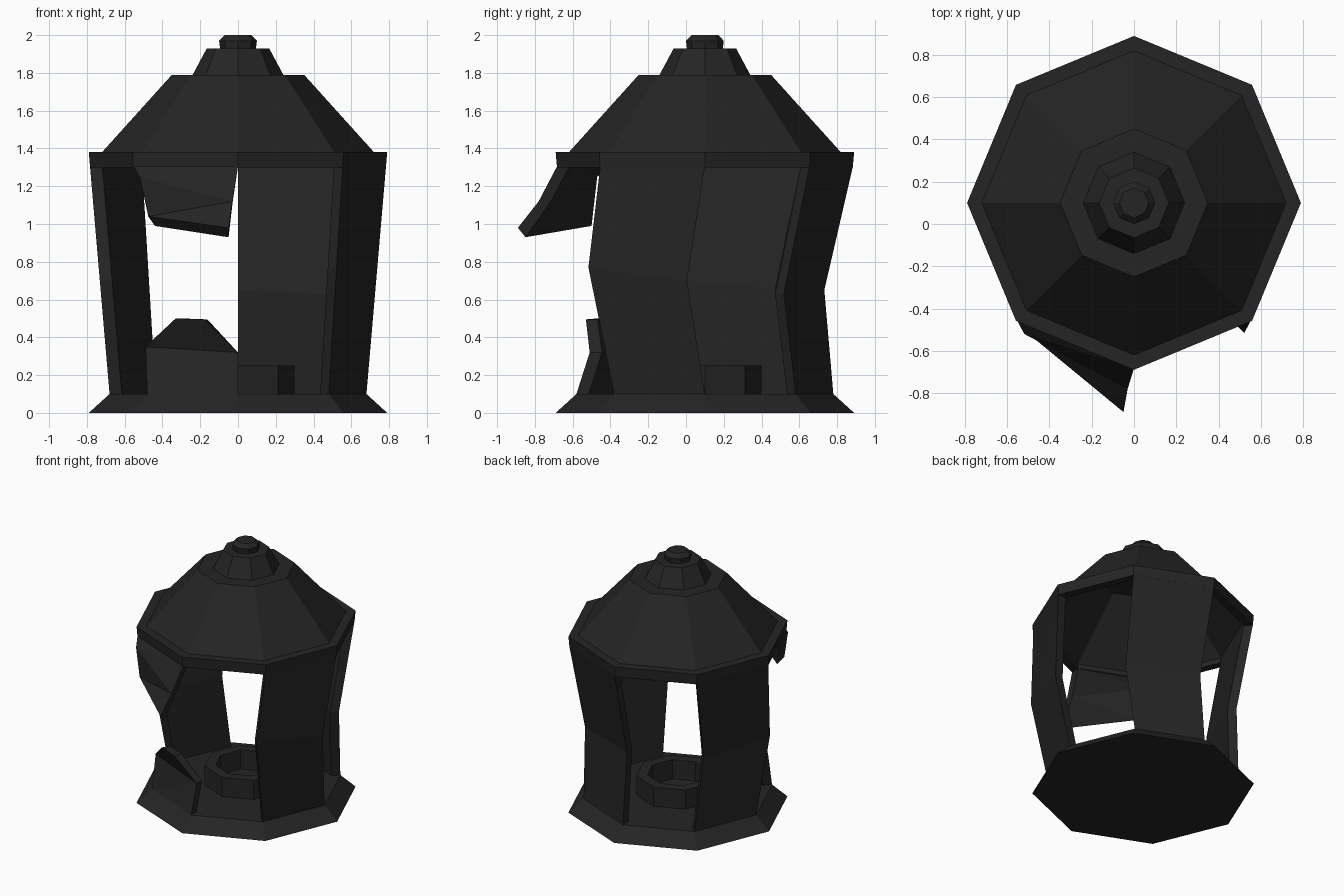
import bpy, bmesh, math
from mathutils import Vector

if "Cube" in bpy.data.objects:
    bpy.data.objects.remove(bpy.data.objects["Cube"])

CY = 0.10          # lantern axis sits slightly behind the origin
SKEW = -0.095      # dent of the wall panels at mid height
iron = bpy.data.materials.new("dark iron")
iron.diffuse_color = (0.018, 0.018, 0.018, 1)
iron.use_nodes = True
iron.node_tree.nodes["Principled BSDF"].inputs["Base Color"].default_value = iron.diffuse_color


def finish(name, bm):
    bmesh.ops.remove_doubles(bm, verts=bm.verts, dist=0.0005)
    bmesh.ops.recalc_face_normals(bm, faces=bm.faces)
    me = bpy.data.meshes.new(name)
    bm.to_mesh(me)
    bm.free()
    me.materials.append(iron)
    ob = bpy.data.objects.new(name, me)
    bpy.context.collection.objects.link(ob)
    return ob


def ring_point(r, deg, z, dy=0.0):
    a = math.radians(deg)
    return Vector((r * math.cos(a), CY + dy + r * math.sin(a), z))


def lathe(name, profile, closed=False):
    """Eight-sided turned part; profile is a list of (radius, z)."""
    bm = bmesh.new()
    n = len(profile)
    for k in range(8):
        a, b = 45 * k, 45 * (k + 1)
        for i in range(n if closed else n - 1):
            (r0, z0), (r1, z1) = profile[i], profile[(i + 1) % n]
            pts = [ring_point(r0, a, z0)]
            if r0 > 0:
                pts.append(ring_point(r0, b, z0))
            if r1 > 0:
                pts.append(ring_point(r1, b, z1))
            pts.append(ring_point(r1, a, z1))
            bm.faces.new([bm.verts.new(p) for p in pts])
    return finish(name, bm)


def slab(name, outer, inner):
    """Thick strip from rows of (left, right) points, outside and inside."""
    bm = bmesh.new()
    o = [[bm.verts.new(p) for p in row] for row in outer]
    q = [[bm.verts.new(p) for p in row] for row in inner]
    for i in range(len(o) - 1):
        for s in (o, q):
            bm.faces.new((s[i][0], s[i][1], s[i + 1][1]))
            bm.faces.new((s[i][0], s[i + 1][1], s[i + 1][0]))
        for e in (0, 1):
            bm.faces.new((o[i][e], o[i + 1][e], q[i + 1][e], q[i][e]))
    for i in (0, -1):
        bm.faces.new((o[i][0], o[i][1], q[i][1], q[i][0]))
    return finish(name, bm)


def wall_r(z):
    return 0.68 + 0.11 * (z - 0.10) / 1.28


def inward(p, t=0.065):
    d = Vector((-p.x, CY - p.y, 0)).normalized()
    return p + d * t


# flared base with flat floor
lathe("base", [(0, 0), (0.79, 0), (0.68, 0.10), (0, 0.10)])

# candle cup on the floor
lathe("cup", [(0.30, 0.10), (0.30, 0.25), (0.22, 0.25), (0.22, 0.10)], closed=True)

# hollow roof with rim, stepped cap and knob
lathe("roof", [(0, 1.75), (0.33, 1.75), (0.72, 1.34), (0.72, 1.30), (0.783, 1.30),
               (0.79, 1.38), (0.72, 1.38), (0.35, 1.79), (0.24, 1.79), (0.165, 1.93),
               (0.095, 1.93), (0.10, 1.97), (0.07, 2.0), (0, 2.0)])

# three whole wall panels, each dented at mid height
panels = {"right_panel": (315, 360, 0.77, 0.70), "back_panel": (45, 90, 0.63, 0.65),
          "left_panel": (135, 180, 0.66, 0.70)}
for name, (a, b, za, zb) in panels.items():
    outer, inner = [], []
    for z0, z1, dy in ((0.10, 0.10, 0), (za, zb, SKEW), (1.305, 1.305, 0)):
        outer.append([ring_point(wall_r(z0), a, z0, dy), ring_point(wall_r(z1), b, z1, dy)])
        inner.append([ring_point(wall_r(z0) - 0.065, a, z0, dy),
                      ring_point(wall_r(z1) - 0.065, b, z1, dy)])
    slab(name, outer, inner)

# broken front panel: stump on the base, leaning in
stump = [[Vector((-0.48, -0.38, 0.10)), Vector((0, -0.58, 0.10))],
         [Vector((-0.49, -0.32, 0.35)), Vector((0, -0.51, 0.32))],
         [Vector((-0.33, -0.47, 0.50)), Vector((-0.18, -0.53, 0.495))]]
slab("broken_panel_lower", stump, [[inward(p) for p in row] for row in stump])

# broken front panel: torn flap hanging from the rim, bent outward
flap = [[Vector((0, -0.683, 1.305)), Vector((-0.554, -0.454, 1.305))],
        [Vector((-0.03, -0.78, 1.12)), Vector((-0.52, -0.52, 1.25))],
        [Vector((-0.05, -0.89, 0.98)), Vector((-0.475, -0.54, 1.04))]]
flap_in = [[inward(p) for p in row] for row in flap[:2]]
flap_in.append([Vector((-0.05, -0.85, 0.93)), Vector((-0.44, -0.50, 0.99))])
slab("broken_panel_upper", flap, flap_in)
